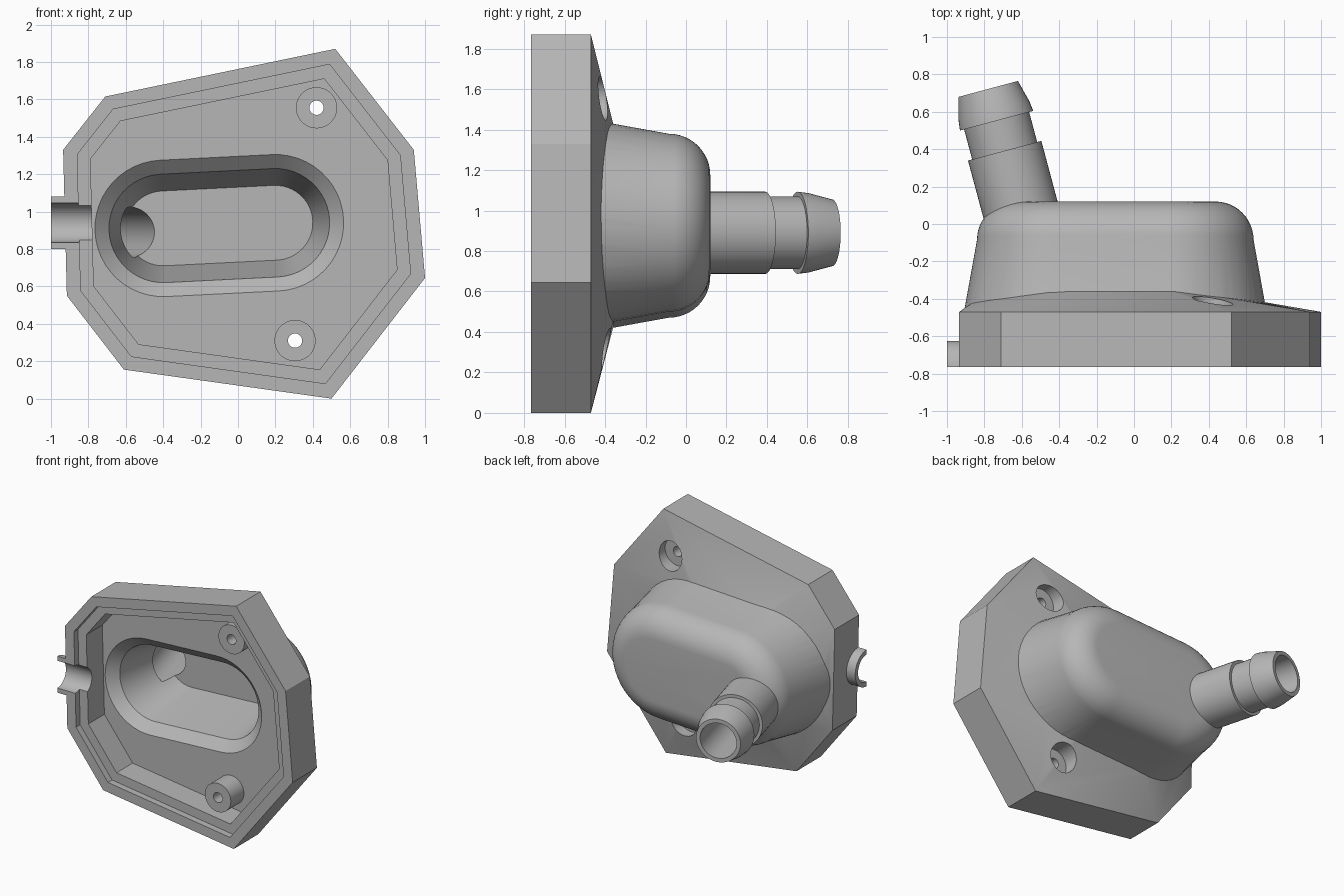
import bpy, bmesh, math
from mathutils import Vector

if "Cube" in bpy.data.objects:
    bpy.data.objects.remove(bpy.data.objects["Cube"])

grey = bpy.data.materials.new("matte grey")
grey.diffuse_color = (0.47, 0.47, 0.47, 1)
grey.use_nodes = True
grey.node_tree.nodes["Principled BSDF"].inputs["Base Color"].default_value = grey.diffuse_color

OUTLINE = [(-0.71, 1.615), (0.52, 1.87), (0.94, 1.33), (1.0, 0.645),
           (0.5, 0.0), (-0.61, 0.155), (-0.915, 0.55), (-0.935, 1.33)]
LEFT, RIGHT = Vector((-0.4, 0.91)), Vector((0.2, 0.94))   # dome end centres
FRONT, FLOOR = -0.765, -0.52


def finish(name, bm):
    bmesh.ops.recalc_face_normals(bm, faces=bm.faces)
    me = bpy.data.meshes.new(name)
    bm.to_mesh(me)
    bm.free()
    me.materials.append(grey)
    ob = bpy.data.objects.new(name, me)
    bpy.context.collection.objects.link(ob)
    return ob


def loft(name, rings):
    """Closed solid through rings of equal point count."""
    bm = bmesh.new()
    vs = [[bm.verts.new(p) for p in ring] for ring in rings]
    n = len(rings[0])
    for a, b in zip(vs, vs[1:]):
        for i in range(n):
            j = (i + 1) % n
            bm.faces.new((a[i], a[j], b[j], b[i]))
    bm.faces.new(vs[0])
    bm.faces.new(vs[-1])
    return finish(name, bm)


def lathe(name, origin, axis, profile, n=48):
    """Solid of revolution from (radius, distance along axis) pairs."""
    o, a = Vector(origin), Vector(axis).normalized()
    u = a.cross(Vector((0, 0, 1))).normalized()
    w = a.cross(u)
    turn = [2 * math.pi * i / n for i in range(n)]
    return loft(name, [[o + a * s + (u * math.cos(t) + w * math.sin(t)) * r
                        for t in turn] for r, s in profile])


def stadium(r, y, end_drop=0.0, n=24):
    d = RIGHT - LEFT
    phi = math.atan2(d.y, d.x)
    pts = []
    for c, start in ((RIGHT, -math.pi / 2), (LEFT, math.pi / 2)):
        for i in range(n + 1):
            t = start + math.pi * i / n
            pts.append((c.x + r * math.cos(t + phi), y - end_drop * abs(math.cos(t)),
                        c.y + r * math.sin(t + phi)))
    return pts


def inset(poly, d):
    """Move every edge of a clockwise convex polygon inward by d."""
    out = []
    for i in range(len(poly)):
        p0, p, p1 = (Vector(poly[k % len(poly)]) for k in (i - 1, i, i + 1))
        e0, e1 = (p - p0).normalized(), (p1 - p).normalized()
        n0, n1 = Vector((e0.y, -e0.x)), Vector((e1.y, -e1.x))
        out.append(tuple(p + (n0 + n1) * d / (1 + n0.dot(n1))))
    return out


def prism(name, poly, y0, y1):
    return loft(name, [[(x, y, z) for x, z in poly] for y in (y0, y1)])


def combine(target, tool, op):
    mod = target.modifiers.new(op.lower(), 'BOOLEAN')
    mod.operation, mod.solver, mod.object = op, 'EXACT', tool
    bpy.context.view_layer.objects.active = target
    bpy.ops.object.modifier_apply(modifier=mod.name)
    bpy.data.objects.remove(tool, do_unlink=True)


# Base plate with sloping back
bm = bmesh.new()
for p in ([(x, y, z) for x, z in OUTLINE for y in (FRONT, -0.47)]
          + stadium(0.45, -0.35, 0.06)):
    bm.verts.new(p)
bmesh.ops.convex_hull(bm, input=bm.verts)
bmesh.ops.dissolve_limit(bm, angle_limit=0.005, verts=bm.verts, edges=bm.edges)
housing = finish("housing", bm)

# Rounded dome on the back
dome = [stadium(0.515, -0.5), stadium(0.44, -0.085)]
for i in range(1, 13):
    t = math.pi / 2 * i / 12
    dome.append(stadium(0.235 + 0.205 * math.cos(t), -0.085 + 0.205 * math.sin(t)))
combine(housing, loft("dome", dome), 'UNION')

# Barbed hose connector, distances measured back from its tip
TIP, AXIS = (-0.78, 0.722, 0.89), (-0.259, 0.966, 0)
combine(housing, lathe("hose_connector", TIP, AXIS, [
    (0.203, -0.8), (0.203, -0.342), (0.18, -0.342), (0.18, -0.176),
    (0.203, -0.176), (0.196, -0.12), (0.165, 0)]), 'UNION')

# Stepped recess in the front
combine(housing, prism("lip_recess", inset(OUTLINE, 0.075), -0.9, -0.715), 'DIFFERENCE')
combine(housing, prism("main_recess", inset(OUTLINE, 0.145), -0.95, FLOOR), 'DIFFERENCE')

# Chamfered cavity inside the dome, then the hose bore
combine(housing, loft("cavity", [stadium(0.365, -0.6), stadium(0.365, FLOOR),
                                 stadium(0.29, -0.45), stadium(0.2, 0.0)]), 'DIFFERENCE')
combine(housing, lathe("hose_bore", TIP, AXIS, [(0.135, -0.87), (0.135, 0.1)]), 'DIFFERENCE')

# Screw bosses with counterbores on the back
for x, z in ((0.42, 1.555), (0.305, 0.31)):
    at = (x, 0, z)
    combine(housing, lathe("boss", at, (0, 1, 0), [(0.11, -0.68), (0.11, -0.51)]), 'UNION')
    combine(housing, lathe("counterbore", at, (0, 1, 0),
                           [(0.108, -0.5), (0.108, -0.2)]), 'DIFFERENCE')
    combine(housing, lathe("screw_hole", at, (0, 1, 0),
                           [(0.038, -0.9), (0.038, -0.3)]), 'DIFFERENCE')

# Half-round cable inlet on the left
half = [(math.cos(math.pi * i / 24) * 0.14, math.sin(math.pi * i / 24) * 0.14)
        for i in range(25)]
combine(housing, loft("cable_inlet", [[(x, FRONT + b, 0.94 + a) for a, b in half]
                                      for x in (-1.0, -0.855)]), 'UNION')
combine(housing, lathe("cable_bore", (0, FRONT, 0.94), (1, 0, 0),
                       [(0.105, -1.1), (0.105, -0.7)]), 'DIFFERENCE')

# Smooth rounded areas, keep crisp edges
bpy.ops.object.select_all(action='DESELECT')
housing.select_set(True)
bpy.context.view_layer.objects.active = housing
bpy.ops.object.shade_smooth_by_angle(angle=math.radians(25))
